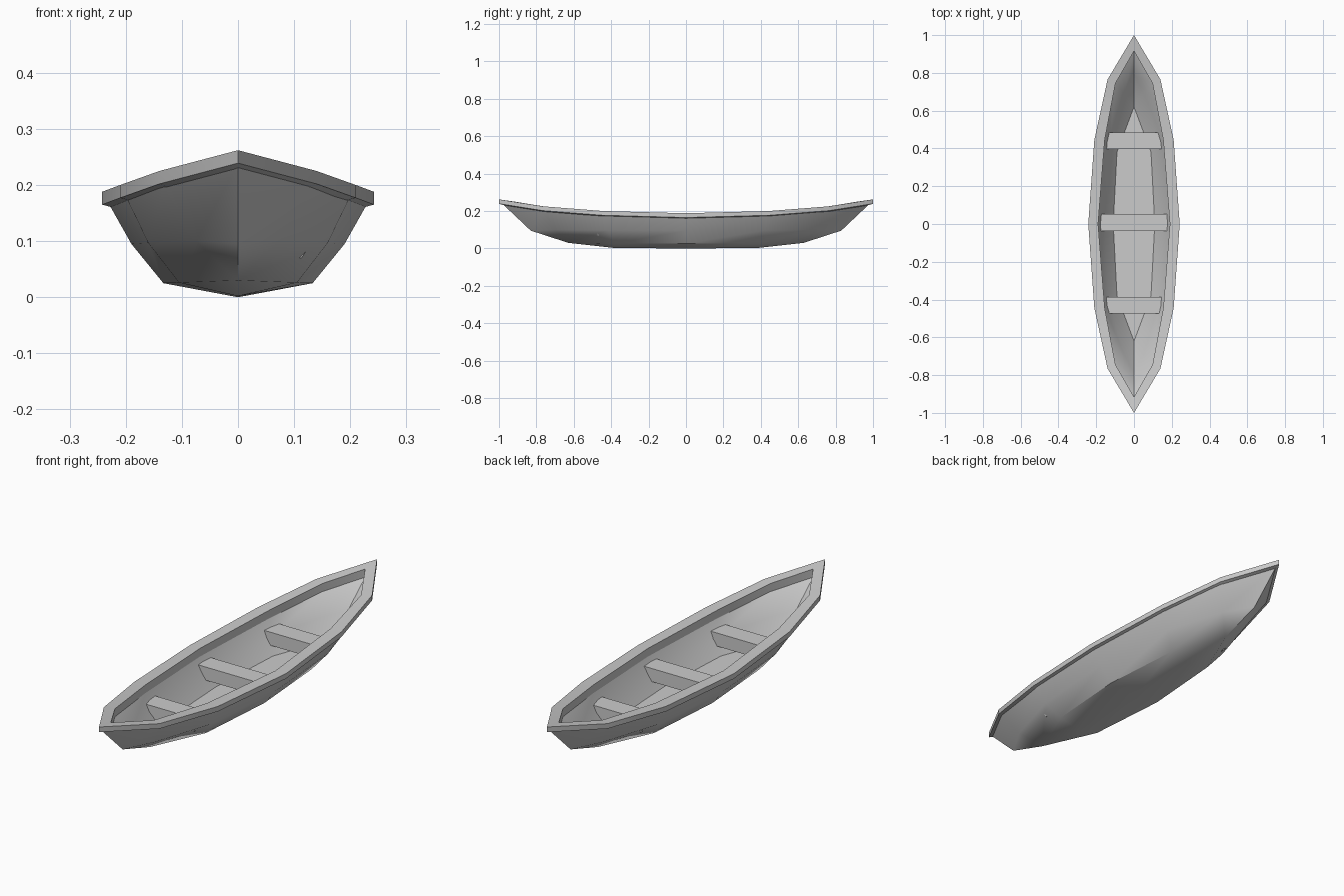
import bpy, bmesh, math

cube = bpy.data.objects.get("Cube")
if cube:
    bpy.data.objects.remove(cube, do_unlink=True)

grey = bpy.data.materials.new("plain_grey")
grey.use_nodes = True
colour = (0.6, 0.6, 0.6, 1)
grey.diffuse_color = colour
grey.node_tree.nodes["Principled BSDF"].inputs["Base Color"].default_value = colour


def finish(name, bm):
    """Clean the mesh and turn it into a shaded object."""
    bmesh.ops.remove_doubles(bm, verts=bm.verts, dist=0.0005)
    bmesh.ops.recalc_face_normals(bm, faces=bm.faces)
    mesh = bpy.data.meshes.new(name)
    bm.to_mesh(mesh)
    bm.free()
    mesh.materials.append(grey)
    obj = bpy.data.objects.new(name, mesh)
    bpy.context.scene.collection.objects.link(obj)
    bpy.ops.object.select_all(action="DESELECT")
    obj.select_set(True)
    bpy.context.view_layer.objects.active = obj
    bpy.ops.object.shade_smooth_by_angle(angle=math.radians(30))


def ring(bm, quarter):
    """Mirror a midship-to-tip line into a full loop round the boat."""
    verts = []
    for sx, sy in ((1, 1), (-1, 1), (-1, -1), (1, -1)):
        points = quarter if sx == sy else quarter[::-1]
        verts += [bm.verts.new((sx * x, sy * y, z)) for x, y, z in points]
    return verts


def loft(name, rows, closed=False):
    """Bridge neighbouring loops with quads."""
    bm = bmesh.new()
    rings = [ring(bm, row) for row in rows]
    pairs = list(zip(rings, rings[1:]))
    if closed:
        pairs.append((rings[-1], rings[0]))
    for a, b in pairs:
        for i in range(len(a)):
            j = (i + 1) % len(a)
            bm.faces.new((a[i], a[j], b[j], b[i]))
    finish(name, bm)


def lower(row, drop):
    return [(x, y, z - drop) for x, y, z in row]


# Lines of the boat, each from midship to the tip
keel = [(0, 0, 0), (0, .38, .002), (0, .63, .03), (0, .63, .03)]
chine = [(.133, 0, .025), (.105, .38, .026), (0, .63, .03), (0, .63, .03)]
bilge = [(.19, 0, .095), (.16, .42, .097), (.075, .70, .1), (0, .83, .095)]
sheer = [(.23, 0, .166), (.199, .44, .178), (.131, .76, .202), (0, .98, .237)]
rail_outer = [(.242, 0, .188), (.21, .445, .2), (.14, .765, .225), (0, 1, .262)]
rail_inner = [(.19, 0, .188), (.155, .445, .2), (.098, .745, .222), (0, .915, .25)]
wall_top = lower(rail_inner, .037)
wall_mid = [(.157, 0, .095), (.13, .42, .097), (.052, .69, .105), (0, .79, .108)]
floor_edge = [(.11, 0, .034), (.09, .38, .034), (0, .62, .034), (0, .62, .034)]
floor_middle = [(0, y, z) for x, y, z in floor_edge]

# Hull shell and the rail capping it
loft("hull", [keel, chine, bilge, sheer, wall_top, wall_mid, floor_edge, floor_middle])
loft("rail", [lower(rail_outer, .023), rail_outer, rail_inner, wall_top], closed=True)

# Bench seats, with ends cut to follow the sloping walls
for name, y, half in (("front_seat", -.43, .155), ("middle_seat", .008, .185), ("back_seat", .44, .155)):
    bm = bmesh.new()
    bmesh.ops.create_cube(bm, size=1)
    for v in bm.verts:
        top = v.co.z > 0
        v.co.x = math.copysign(half if top else half - .042, v.co.x)
        v.co.y = y + v.co.y * .088
        v.co.z = .13 if top else .07
    finish(name, bm)
